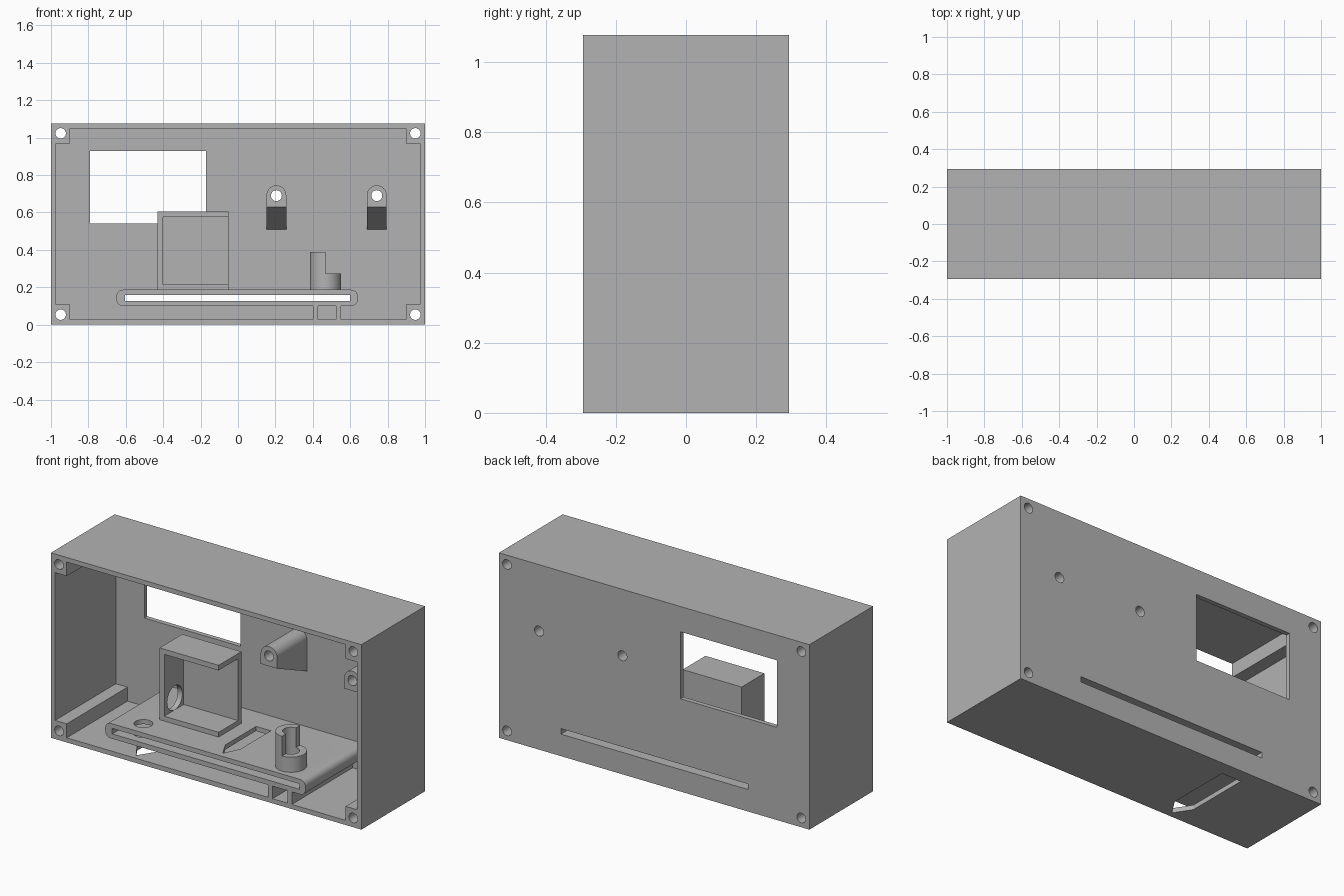
import bpy, bmesh, math
from mathutils import Vector

cube = bpy.data.objects.get("Cube")
if cube:
    bpy.data.objects.remove(cube, do_unlink=True)

grey = bpy.data.materials.new("plain grey")
grey.use_nodes = True
COLOUR = (0.45, 0.45, 0.45, 1)
grey.diffuse_color = COLOUR
grey.node_tree.nodes["Principled BSDF"].inputs["Base Color"].default_value = COLOUR

W, D, H = 1.0, 0.293, 1.077      # half width, half depth, height
WALL = 0.027
BACK = D - WALL                  # inner side of the back wall


def prism(name, profile, lo, hi, axis="y"):
    """Extrude a 2D profile along an axis: y takes (x, z), x takes (y, z), z takes (x, y)."""
    place = {"y": lambda a, b, t: (a, t, b),
             "x": lambda a, b, t: (t, a, b),
             "z": lambda a, b, t: (a, b, t)}[axis]
    bm = bmesh.new()
    face = bm.faces.new([bm.verts.new(place(a, b, lo)) for a, b in profile])
    out = bmesh.ops.extrude_face_region(bm, geom=[face])
    moved = [g for g in out["geom"] if isinstance(g, bmesh.types.BMVert)]
    bmesh.ops.translate(bm, verts=moved, vec=Vector(place(0, 0, hi - lo)))
    bmesh.ops.recalc_face_normals(bm, faces=bm.faces)
    mesh = bpy.data.meshes.new(name)
    bm.to_mesh(mesh)
    bm.free()
    mesh.materials.append(grey)
    obj = bpy.data.objects.new(name, mesh)
    bpy.context.collection.objects.link(obj)
    return obj


def rect(a0, a1, b0, b1):
    return [(a0, b0), (a1, b0), (a1, b1), (a0, b1)]


def arc(a, b, r, start=0, end=360, steps=32):
    n = steps if end - start == 360 else steps + 1
    angles = [math.radians(start + (end - start) * i / steps) for i in range(n)]
    return [(a + r * math.cos(t), b + r * math.sin(t)) for t in angles]


def rounded(a0, a1, b0, b1, r):
    corners = [(a1 - r, b1 - r), (a0 + r, b1 - r), (a0 + r, b0 + r), (a1 - r, b0 + r)]
    return [p for i, (a, b) in enumerate(corners)
            for p in arc(a, b, r, 90 * i, 90 * i + 90, 8)]


def arrow_slot(a0, a1, b0, b1, tip):
    return [(a0, b0), ((a0 + a1) / 2, tip), (a1, b0), (a1, b1), (a0, b1)]


def cut(target, *cutter_args):
    """Subtract a prism from the target and discard the cutter."""
    cutter = prism("cutter", *cutter_args)
    cutter.hide_render = True
    mod = target.modifiers.new("cut", "BOOLEAN")
    mod.operation, mod.solver, mod.object = "DIFFERENCE", "EXACT", cutter
    deps = bpy.context.evaluated_depsgraph_get()
    mesh = bpy.data.meshes.new_from_object(target.evaluated_get(deps))
    target.modifiers.clear()
    target.data = mesh
    bpy.data.objects.remove(cutter, do_unlink=True)


# Shell: open front, cavity notched around the corner posts
shell = prism("case_shell", rect(-W, W, 0, H), -D, D)
ox, oz, px, pz = W - WALL, H / 2 - WALL, 0.898, 0.43
quarter = [(ox, pz), (px, pz), (px, oz)]
cavity = (quarter + [(-x, z) for x, z in reversed(quarter)]
          + [(-x, -z) for x, z in quarter] + [(x, -z) for x, z in reversed(quarter)])
cut(shell, [(x, z + H / 2) for x, z in cavity], -1, BACK)
for x in (-0.948, 0.948):
    for z in (0.054, H - 0.054):
        cut(shell, arc(x, z, 0.028), -1, 1)

# Openings in the back wall and floor
SLOT = rect(-0.605, 0.6, 0.128, 0.16)
STANDOFFS = (0.205, 0.742)
cut(shell, rect(-0.79, -0.17, 0.54, 0.93), 0, 1)
cut(shell, SLOT, 0, 1)
for x in STANDOFFS:
    cut(shell, arc(x, 0.69, 0.029), 0, 1)
cut(shell, arrow_slot(-0.535, -0.41, -0.165, 0.21, -0.262), -0.1, 0.06, "z")

# Flat sleeve above the floor
sleeve = prism("slot_sleeve", rounded(-0.65, 0.64, 0.1, 0.187, 0.035), -D, BACK)
cut(sleeve, SLOT, -1, 1)
cut(sleeve, arc(-0.472, -0.196, 0.05), 0.05, 0.3, "z")
cut(sleeve, arrow_slot(0.035, 0.13, -0.165, 0.116, -0.258), 0.145, 0.3, "z")

# Ribs carrying the sleeve
for name, x in (("right_rib", 0.4), ("left_rib", 0.525)):
    prism(name, rect(x, x + 0.027, WALL, 0.102), -D, BACK)

# Bracket box, open to the front and left
bracket = prism("bracket_box", rect(-0.43, -0.05, 0.186, 0.605), -0.107, 0.102)
cut(bracket, rect(-0.4, 0.2, 0.215, 0.575), -0.5, 0.072)
cut(bracket, arc(-0.01, 0.285, 0.07), -0.5, -0.35, "x")

# Stepped tube: low ring with a taller half ring
CX, CY = 0.468, -0.18
cut(sleeve, arc(CX, CY, 0.045), 0.145, 0.3, "z")
tube = prism("stepped_tube", arc(CX, CY, 0.083, steps=48), 0.186, 0.39, "z")
cut(tube, arc(CX, CY, 0.045), 0, 1, "z")
cut(tube, rect(CX, CX + 0.2, CY - 0.2, CY + 0.2), 0.275, 1, "z")

# Standoffs: arched top, sloping underside
for name, x in zip(("right_standoff", "left_standoff"), STANDOFFS):
    r = 0.053
    post = prism(name, [(x - r, 0.51), (x + r, 0.51)] + arc(x, 0.692, r, 0, 180), -0.008, BACK)
    cut(post, [(-0.1, 0.4), (BACK, 0.4), (BACK, 0.51), (-0.008, 0.63), (-0.1, 0.67)],
        x - 0.1, x + 0.1, "x")
    cut(post, arc(x, 0.69, 0.029), -1, 1)

# Smooth the curved parts, keep hard edges
bpy.ops.object.select_all(action="DESELECT")
parts = [o for o in bpy.context.collection.objects if o.type == "MESH"]
for obj in parts:
    obj.select_set(True)
bpy.context.view_layer.objects.active = shell
bpy.ops.object.shade_smooth_by_angle(angle=math.radians(30))
